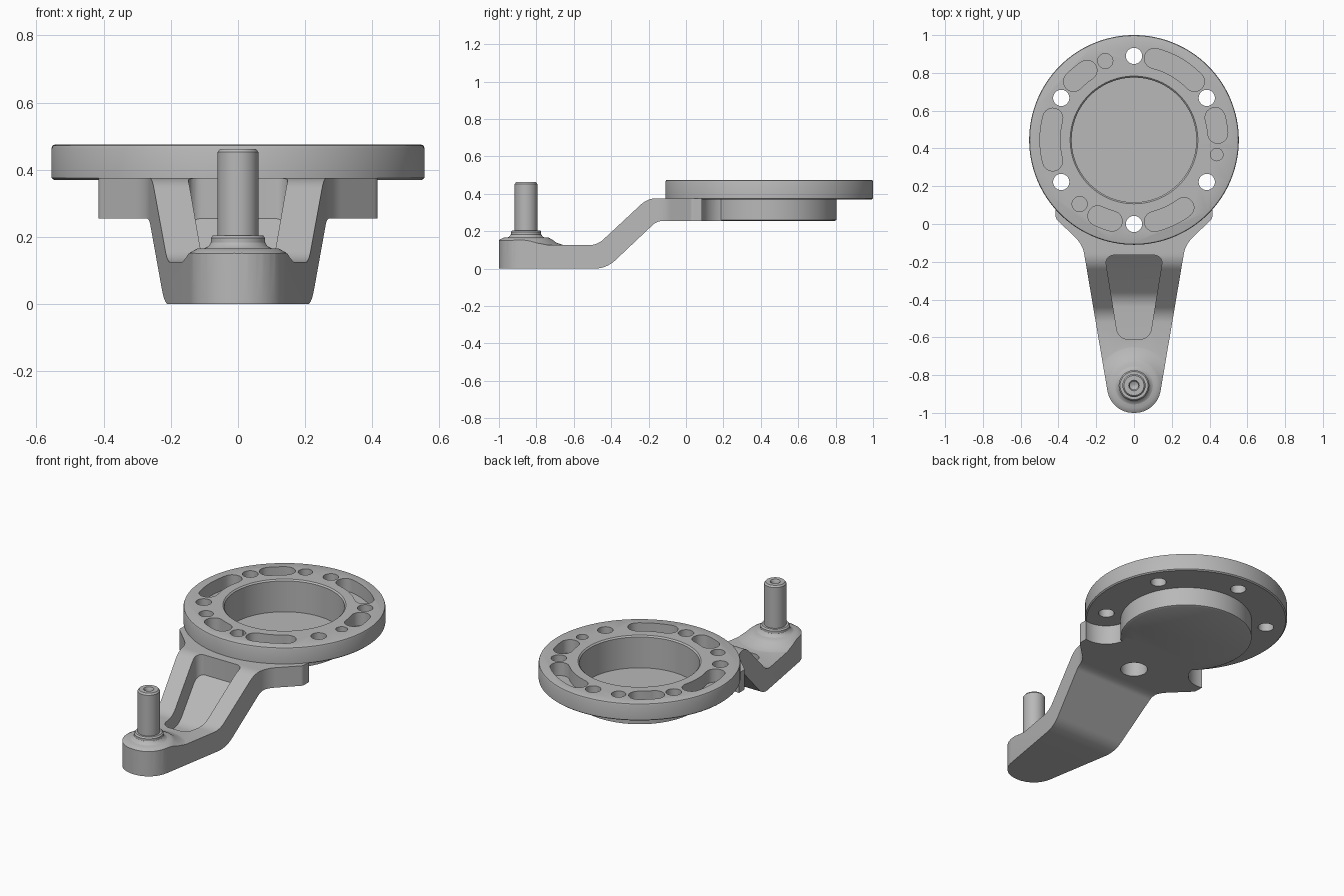
import bpy, bmesh
from math import cos, sin, tan, radians, pi
from mathutils import Vector

cube = bpy.data.objects.get("Cube")
if cube:
    bpy.data.objects.remove(cube, do_unlink=True)

# Material
metal = bpy.data.materials.new("grey metal")
metal.use_nodes = True
GREY = (0.48, 0.48, 0.48, 1)
metal.diffuse_color = GREY
metal.node_tree.nodes["Principled BSDF"].inputs["Base Color"].default_value = GREY

CENTRE = 0.445      # y of the flange axis
BOLT_R = 0.445      # radius of the bolt circle
PIN_Y = -0.855


def finish(name, bm):
    bmesh.ops.recalc_face_normals(bm, faces=bm.faces)
    mesh = bpy.data.meshes.new(name)
    bm.to_mesh(mesh)
    bm.free()
    mesh.materials.append(metal)
    ob = bpy.data.objects.new(name, mesh)
    bpy.context.collection.objects.link(ob)
    return ob


def fillet(corners, steps=8):
    """Round each (a, b, radius) corner of a closed outline."""
    out = []
    for i, (a, b, r) in enumerate(corners):
        p = Vector((a, b))
        if r == 0:
            out.append(p)
            continue
        u = (Vector(corners[i - 1][:2]) - p).normalized()
        v = (Vector(corners[(i + 1) % len(corners)][:2]) - p).normalized()
        half = u.angle(v) / 2
        mid = p + (u + v).normalized() * (r / sin(half))
        start, end = p + u * (r / tan(half)) - mid, p + v * (r / tan(half)) - mid
        sweep = start.angle(end)
        for k in range(steps + 1):
            t = k / steps
            out.append(mid + (start * sin((1 - t) * sweep) + end * sin(t * sweep)) / sin(sweep))
    return out


def prism(name, points, low, high, side=False):
    """Extrude an outline along z, or along x for a side profile."""
    bm = bmesh.new()
    rings = []
    for d in (low, high):
        rings.append([bm.verts.new((d, p[0], p[1]) if side else (p[0], p[1], d)) for p in points])
    a, b = rings
    bm.faces.new(a)
    bm.faces.new(b)
    for i in range(len(a)):
        bm.faces.new((a[i - 1], a[i], b[i], b[i - 1]))
    return finish(name, bm)


def lathe(name, profile, x, y, steps=96):
    """Turn an (r, z) profile that is closed by flat end caps."""
    bm = bmesh.new()
    rings = [[bm.verts.new((x + r * cos(2 * pi * k / steps), y + r * sin(2 * pi * k / steps), z))
              for k in range(steps)] for r, z in profile]
    for a, b in zip(rings, rings[1:]):
        for k in range(steps):
            bm.faces.new((a[k - 1], a[k], b[k], b[k - 1]))
    bm.faces.new(rings[0])
    bm.faces.new(rings[-1])
    return finish(name, bm)


def combine(target, tool, operation):
    mod = target.modifiers.new("combine", 'BOOLEAN')
    mod.operation = operation
    mod.solver = 'EXACT'
    mod.object = tool
    bpy.context.view_layer.objects.active = target
    bpy.ops.object.modifier_apply(modifier=mod.name)
    bpy.data.objects.remove(tool, do_unlink=True)


def cut_hole(target, x, y, r, low, high):
    combine(target, lathe("hole_cutter", [(r, low), (r, high)], x, y, 40), 'DIFFERENCE')


def on_circle(angle, r=BOLT_R):
    return r * cos(radians(angle)), CENTRE + r * sin(radians(angle))


def slot_outline(start, end, half):
    """Curved slot around the flange axis with round ends."""
    pts = []
    n = 10
    for k in range(n + 1):
        pts.append(on_circle(start + (end - start) * k / n, BOLT_R + half))
    for k in range(1, n):
        a = radians(end + 180 * k / n)
        x, y = on_circle(end)
        pts.append((x + half * cos(a), y + half * sin(a)))
    for k in range(n + 1):
        pts.append(on_circle(end + (start - end) * k / n, BOLT_R - half))
    for k in range(1, n):
        a = radians(start + 180 + 180 * k / n)
        x, y = on_circle(start)
        pts.append((x + half * cos(a), y + half * sin(a)))
    return pts


def mirrored(half):
    return half + [(-x, y, r) for x, y, r in reversed(half)]


# Cranked arm: side profile with a raised pad, trimmed to the plan outline
side = fillet([(-1.1, 0, 0), (-0.425, 0, 0.16), (-0.155, 0.255, 0.08), (0.6, 0.255, 0),
               (0.6, 0.376, 0), (-0.205, 0.376, 0.12), (-0.475, 0.125, 0.12), (-1.1, 0.125, 0)])
arm = prism("bracket_body", side, -0.6, 0.6, side=True)
pad = lathe("pad", [(0.23, 0.06), (0.23, 0.12), (0.2, 0.126), (0.165, 0.137),
                    (0.14, 0.155), (0.12, 0.166)], 0, PIN_Y)
combine(arm, pad, 'UNION')
plan = fillet(mirrored([(0.121, -1, 0.138), (0.272, -0.11, 0.15), (0.415, 0.03, 0.03),
                        (0.415, 0.2, 0), (0.2, 0.25, 0)]))
combine(arm, prism("plan", plan, -0.1, 0.5), 'INTERSECT')

# Clearance scallops behind the two ears
for angle in (210, 330):
    cut_hole(arm, *on_circle(angle), 0.14, 0.1, 0.6)

# Lightening pocket in the arm
pocket = prism("pocket", fillet(mirrored([(0.083, -0.61, 0.06), (0.155, -0.165, 0.04)])), -0.1, 0.6)
floor = fillet([(-0.8, 0.045, 0), (-0.395, 0.045, 0.12), (-0.165, 0.255, 0),
                (0, 0.255, 0), (0, 0.7, 0), (-0.8, 0.7, 0)])
combine(pocket, prism("floor", floor, -0.4, 0.4, side=True), 'INTERSECT')
combine(arm, pocket, 'DIFFERENCE')

# Flange and hub
flange = lathe("flange", [(0.35, 0.255), (0.36, 0.26), (0.36, 0.37), (0.548, 0.37), (0.555, 0.376),
                          (0.555, 0.464), (0.552, 0.472), (0.544, 0.475)], 0, CENTRE, 128)
combine(arm, flange, 'UNION')
bore = lathe("bore", [(0.33, 0.28), (0.33, 0.467), (0.338, 0.475), (0.338, 0.6)], 0, CENTRE)
combine(arm, bore, 'DIFFERENCE')

# Bolt holes, with a wider recess under the one in the arm
for k in range(6):
    cut_hole(arm, *on_circle(30 + 60 * k), 0.043, 0.1, 0.7)
cut_hole(arm, 0, 0, 0.074, 0.1, 0.36)

# Blind slots and round recesses in the rim
for start, end in ((44, 76), (4.5, 15.5), (-76, -53.5), (244.5, 255), (165, 194.5), (124, 136)):
    combine(arm, prism("slot", slot_outline(start, end, 0.053), 0.395, 0.6), 'DIFFERENCE')
for angle, r in ((-10, 0.033), (229.7, 0.04), (110, 0.04)):
    cut_hole(arm, *on_circle(angle), r, 0.395, 0.6)

# Pin with collar and a centre hole
pin = lathe("pin", [(0.1, 0.15), (0.1, 0.166), (0.088, 0.172), (0.081, 0.183), (0.081, 0.197),
                    (0.074, 0.205), (0.061, 0.205), (0.061, 0.452), (0.053, 0.462),
                    (0.028, 0.462), (0.022, 0.452), (0.022, 0.42), (0.002, 0.41)], 0, PIN_Y, 48)

for ob in (arm, pin):
    bpy.ops.object.select_all(action='DESELECT')
    ob.select_set(True)
    bpy.context.view_layer.objects.active = ob
    bpy.ops.object.shade_smooth_by_angle(angle=radians(32))
